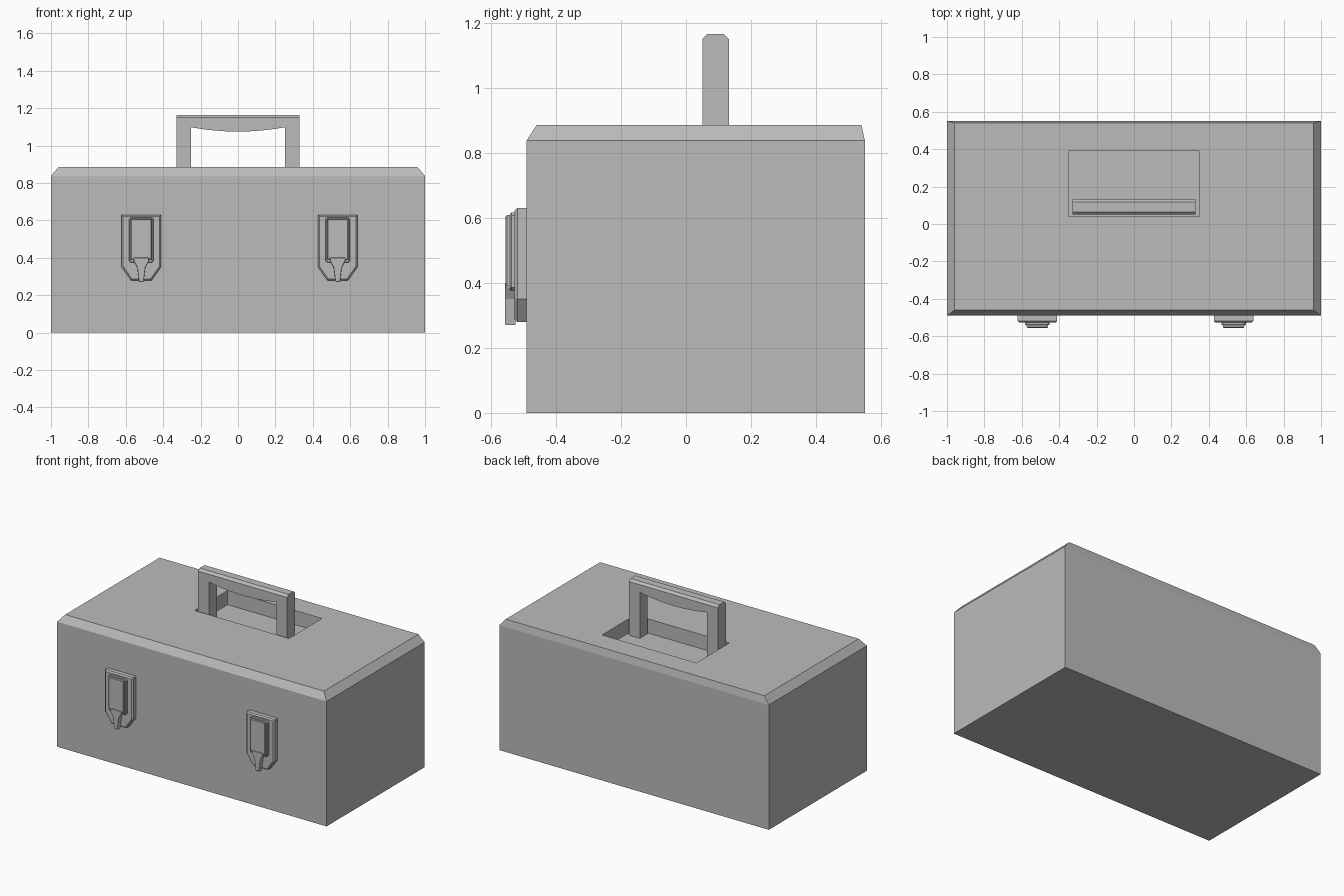
import bpy, bmesh

cube = bpy.data.objects.get("Cube")
if cube:
    bpy.data.objects.remove(cube, do_unlink=True)

# Single grey paint for everything
grey = bpy.data.materials.new("grey metal")
grey.use_nodes = True
grey.diffuse_color = (0.5, 0.5, 0.5, 1)
grey.node_tree.nodes["Principled BSDF"].inputs["Base Color"].default_value = (0.5, 0.5, 0.5, 1)


def finish(bm, name, smooth=False):
    bmesh.ops.recalc_face_normals(bm, faces=bm.faces)
    mesh = bpy.data.meshes.new(name)
    bm.to_mesh(mesh)
    bm.free()
    mesh.materials.append(grey)
    ob = bpy.data.objects.new(name, mesh)
    bpy.context.collection.objects.link(ob)
    if smooth:
        bpy.ops.object.select_all(action='DESELECT')
        ob.select_set(True)
        bpy.context.view_layer.objects.active = ob
        bpy.ops.object.shade_smooth_by_angle(angle=0.5)
    return ob


def loft(name, rings):
    """Join rings of equal length with quads and cap both ends."""
    bm = bmesh.new()
    loops = [[bm.verts.new(p) for p in ring] for ring in rings]
    n = len(loops[0])
    for a, b in zip(loops, loops[1:]):
        for i in range(n):
            j = (i + 1) % n
            bm.faces.new((a[i], a[j], b[j], b[i]))
    bm.faces.new(loops[0])
    bm.faces.new(loops[-1])
    return bm


def rect(x, y0, y1, z):
    return [(-x, y0, z), (x, y0, z), (x, y1, z), (-x, y1, z)]


def plate(name, outline, cx, back, front, rim=0.006):
    """Upright plate facing the front, with a narrow bevelled face edge."""
    xs = [p[0] for p in outline]
    zs = [p[1] for p in outline]
    mz = (min(zs) + max(zs)) / 2
    sx = 1 - 2 * rim / (max(xs) - min(xs))
    sz = 1 - 2 * rim / (max(zs) - min(zs))
    small = [(x * sx, mz + (z - mz) * sz) for x, z in outline]
    layers = ((outline, back), (outline, front + rim), (small, front))
    finish(loft(name, [[(cx + x, y, z) for x, z in shape] for shape, y in layers]), name)


def mirrored(half):
    """Complete a right-hand outline listed from bottom to top."""
    return half + [(-x, z) for x, z in reversed(half)]


# Box body with chamfered lid and a sunken handle well
finish(loft("box_body", [
    rect(1, -0.49, 0.55, 0),
    rect(1, -0.49, 0.55, 0.838),
    rect(0.96, -0.46, 0.54, 0.885),
    rect(0.35, 0.04, 0.39, 0.885),
    rect(0.35, 0.04, 0.39, 0.79)]), "box_body")

# Carrying handle: arch outline with a sagging grip, extruded in depth
steps = 12
arch = [(-0.25, 0.79), (-0.33, 0.79), (-0.33, 1.165), (0.33, 1.165), (0.33, 0.79), (0.25, 0.79)]
for i in range(steps + 1):
    t = 1 - 2 * i / steps
    arch.append((0.25 * t, 1.075 + 0.023 * t * t))
bm = loft("carry_handle", [[(x, y, z) for x, z in arch] for y in (0.05, 0.132)])
top_edges = [e for e in bm.edges
             if all(v.co.z > 1.16 for v in e.verts)
             and abs(e.verts[0].co.x - e.verts[1].co.x) > 0.5]
bmesh.ops.bevel(bm, geom=top_edges, offset=0.015, segments=1, affect='EDGES')
finish(bm, "carry_handle", smooth=True)

# Two front latches: base plate, raised clasp, clasp face and pull tab
for side, cx in (("right", -0.517), ("left", 0.533)):
    plate(side + "_latch_base",
          mirrored([(0.055, 0.28), (0.105, 0.35), (0.105, 0.63)]), cx, -0.49, -0.527, 0.008)
    plate(side + "_latch_clasp",
          mirrored([(0.056, 0.375), (0.066, 0.385), (0.066, 0.607), (0.056, 0.617)]),
          cx, -0.527, -0.541, 0.004)
    plate(side + "_latch_face",
          mirrored([(0.057, 0.39), (0.057, 0.608)]), cx, -0.54, -0.555, 0.004)
    plate(side + "_latch_tab",
          mirrored([(0.012, 0.27), (0.022, 0.35), (0.041, 0.385), (0.041, 0.402)]),
          cx, -0.524, -0.557, 0.003)
